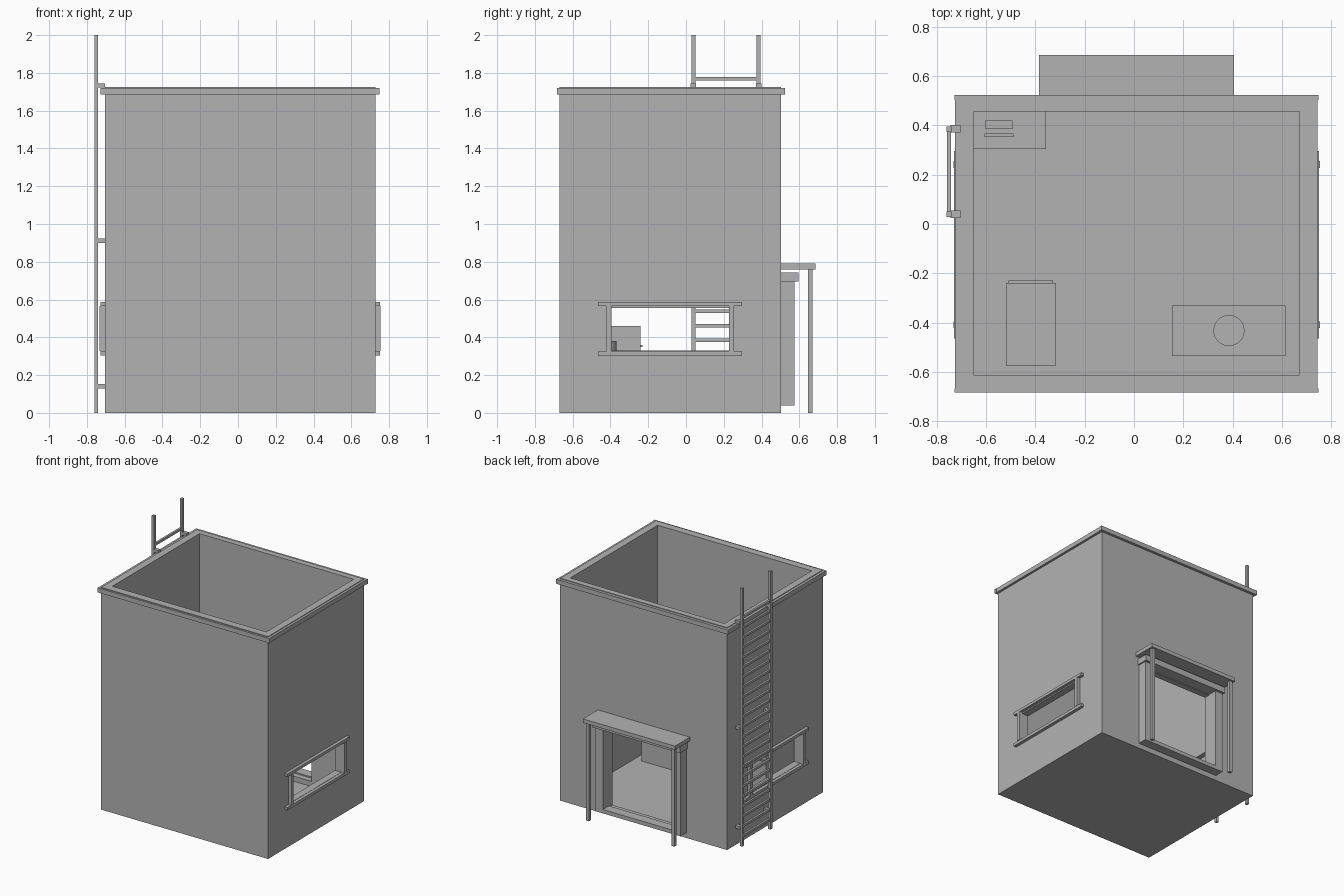
import bpy, bmesh

mat = bpy.data.materials.new("plain_grey")
mat.diffuse_color = (0.45, 0.45, 0.45, 1)


def finish(name, bm):
    me = bpy.data.meshes.new(name)
    bm.to_mesh(me)
    bm.free()
    me.materials.append(mat)
    ob = bpy.data.objects.new(name, me)
    bpy.context.collection.objects.link(ob)
    return ob


def boxes(name, *parts):
    """One object from boxes given as (x0, x1, y0, y1, z0, z1)."""
    bm = bmesh.new()
    for x0, x1, y0, y1, z0, z1 in parts:
        vs = bmesh.ops.create_cube(bm, size=1)["verts"]
        for v in vs:
            v.co.x = x1 if v.co.x > 0 else x0
            v.co.y = y1 if v.co.y > 0 else y0
            v.co.z = z1 if v.co.z > 0 else z0
    return finish(name, bm)


# Building shell: open top, door at the back, a slot window on each side
shell = boxes("building_walls", (-0.705, 0.727, -0.67, 0.503, 0, 1.725))
cutters = [
    boxes("room_cutter", (-0.65, 0.672, -0.612, 0.457, 0.02, 2)),
    boxes("door_cutter", (-0.29, 0.31, 0.40, 0.7, 0.06, 0.69)),
    boxes("window_cutter", (-1, 1, -0.395, 0.228, 0.33, 0.555)),
]
bpy.context.view_layer.objects.active = shell
for c in cutters:
    m = shell.modifiers.new("cut", "BOOLEAN")
    m.operation = "DIFFERENCE"
    m.solver = "EXACT"
    m.object = c
    bpy.ops.object.modifier_apply(modifier=m.name)
for c in cutters:
    bpy.data.objects.remove(c)

# Band around the roof edge
boxes("roof_band_front_back",
      (-0.727, 0.748, -0.684, -0.668, 1.685, 1.72),
      (-0.727, 0.748, 0.502, 0.524, 1.685, 1.72))
boxes("roof_band_sides",
      (-0.725, -0.704, -0.669, 0.503, 1.685, 1.72),
      (0.726, 0.745, -0.669, 0.503, 1.685, 1.72))

# Window frames on both side walls
for side, xw, s in (("left", -0.705, -1), ("right", 0.727, 1)):
    def xr(d):
        return sorted((xw - s * 0.002, xw + s * d))
    boxes(side + "_window_rails",
          (*xr(0.024), -0.465, 0.297, 0.305, 0.328),
          (*xr(0.024), -0.465, 0.297, 0.565, 0.587))
    boxes(side + "_window_jambs",
          (*xr(0.028), -0.422, -0.395, 0.328, 0.565),
          (*xr(0.028), 0.228, 0.255, 0.328, 0.565))

# Door frame
boxes("door_jambs",
      (-0.355, -0.29, 0.50, 0.575, 0.04, 0.70),
      (0.31, 0.375, 0.50, 0.575, 0.04, 0.70))
boxes("door_sill", (-0.29, 0.31, 0.50, 0.575, 0.04, 0.07))
boxes("door_lintel", (-0.365, 0.385, 0.50, 0.595, 0.695, 0.743))

# Porch canopy on two posts
boxes("canopy", (-0.385, 0.405, 0.50, 0.685, 0.76, 0.79))
boxes("canopy_posts",
      (-0.37, -0.345, 0.645, 0.67, 0, 0.76),
      (0.365, 0.39, 0.645, 0.67, 0, 0.76))

# Ladder on the left wall
boxes("ladder_rails",
      (-0.76, -0.74, 0.028, 0.05, 0, 2),
      (-0.76, -0.74, 0.373, 0.395, 0, 2))
boxes("ladder_rungs", *[(-0.758, -0.742, 0.05, 0.373, z - 0.009, z + 0.009)
                        for z in (1.77 - 0.077 * i for i in range(23))])
boxes("ladder_brackets", *[(-0.745, -0.703, y, y + 0.03, z, z + 0.022)
                           for z in (0.13, 0.9, 1.722) for y in (0.024, 0.371)])

# Counter with a round pot
boxes("counter", (0.155, 0.615, -0.535, -0.33, 0.02, 0.33))
bm = bmesh.new()
bmesh.ops.create_cone(bm, cap_ends=True, segments=32, radius1=0.063, radius2=0.063, depth=0.05)
bmesh.ops.translate(bm, verts=bm.verts, vec=(0.385, -0.432, 0.355))
pot = finish("pot", bm)
bpy.context.view_layer.objects.active = pot
pot.select_set(True)
bpy.ops.object.shade_smooth_by_angle()

# Cabinet with a handle bar
boxes("cabinet", (-0.52, -0.318, -0.575, -0.24, 0.02, 0.46))
boxes("cabinet_handle", (-0.508, -0.328, -0.241, -0.23, 0.35, 0.36))

# Corner desk with a small box and a thin panel
boxes("corner_desk", (-0.651, -0.357, 0.305, 0.458, 0.02, 0.26))
boxes("desk_box", (-0.602, -0.492, 0.385, 0.42, 0.258, 0.30))
boxes("desk_panel", (-0.606, -0.488, 0.352, 0.366, 0.258, 0.36))
